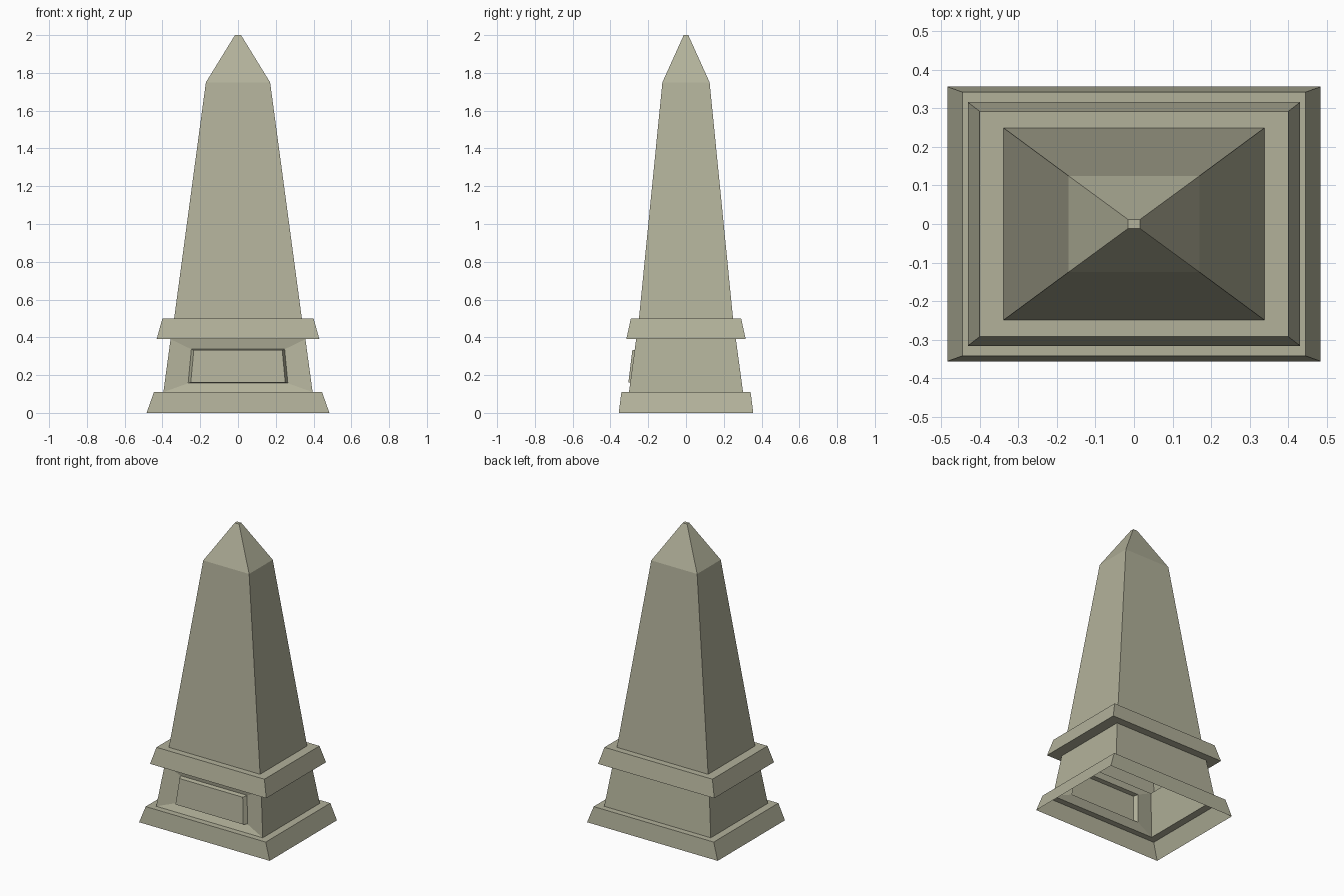
import bpy, bmesh

cube = bpy.data.objects.get("Cube")
if cube:
    bpy.data.objects.remove(cube)

stone = bpy.data.materials.new("weathered stone")
stone.use_nodes = True
STONE = (0.445, 0.44, 0.323, 1)
stone.diffuse_color = STONE
stone.node_tree.nodes["Principled BSDF"].inputs["Base Color"].default_value = STONE


def loft(name, loops, cap=False, skip=()):
    """Bridge four-cornered loops into an open shell; optionally close the last loop."""
    bm = bmesh.new()
    rings = [[bm.verts.new(p) for p in loop] for loop in loops]
    for a, b in zip(rings, rings[1:]):
        for i in range(4):
            if i not in skip:
                j = (i + 1) % 4
                bm.faces.new((a[i], a[j], b[j], b[i]))
    if cap:
        bm.faces.new(rings[-1])
    mesh = bpy.data.meshes.new(name)
    bm.to_mesh(mesh)
    bm.free()
    mesh.materials.append(stone)
    obj = bpy.data.objects.new(name, mesh)
    bpy.context.collection.objects.link(obj)
    return obj


def level(x, y, z):
    """Horizontal rectangle, starting with its front edge."""
    return [(-x, -y, z), (x, -y, z), (x, y, z), (-x, y, z)]


def upright(x0, y0, z0, x1, y1, z1):
    """Leaning rectangle on the front, from its bottom edge to its top edge."""
    return [(-x0, y0, z0), (x0, y0, z0), (x1, y1, z1), (-x1, y1, z1)]


# Stepped foot, open underneath
pedestal_low = level(0.395, 0.302, 0.11)
pedestal_high = level(0.357, 0.264, 0.39)
loft("plinth", [level(0.484, 0.356, 0), level(0.445, 0.342, 0.11), pedestal_low])

# Pedestal without its front wall
loft("pedestal", [pedestal_low, pedestal_high], skip=(0,))

# Front wall: sunken surround with a raised plaque
loft("front_panel", [
    upright(0.395, -0.302, 0.11, 0.357, -0.264, 0.39),
    upright(0.264, -0.277, 0.157, 0.247, -0.256, 0.337),
    upright(0.25, -0.305, 0.162, 0.234, -0.284, 0.332),
], cap=True)

# Cornice with sloping sides
shaft_foot = level(0.338, 0.249, 0.5)
loft("cornice", [pedestal_high, level(0.431, 0.316, 0.39),
                 level(0.4, 0.292, 0.5), shaft_foot])

# Tapering shaft and its pointed cap
shaft_head = level(0.17, 0.125, 1.75)
loft("shaft", [shaft_foot, shaft_head])
loft("pointed_cap", [shaft_head, level(0.016, 0.012, 2)], cap=True)
